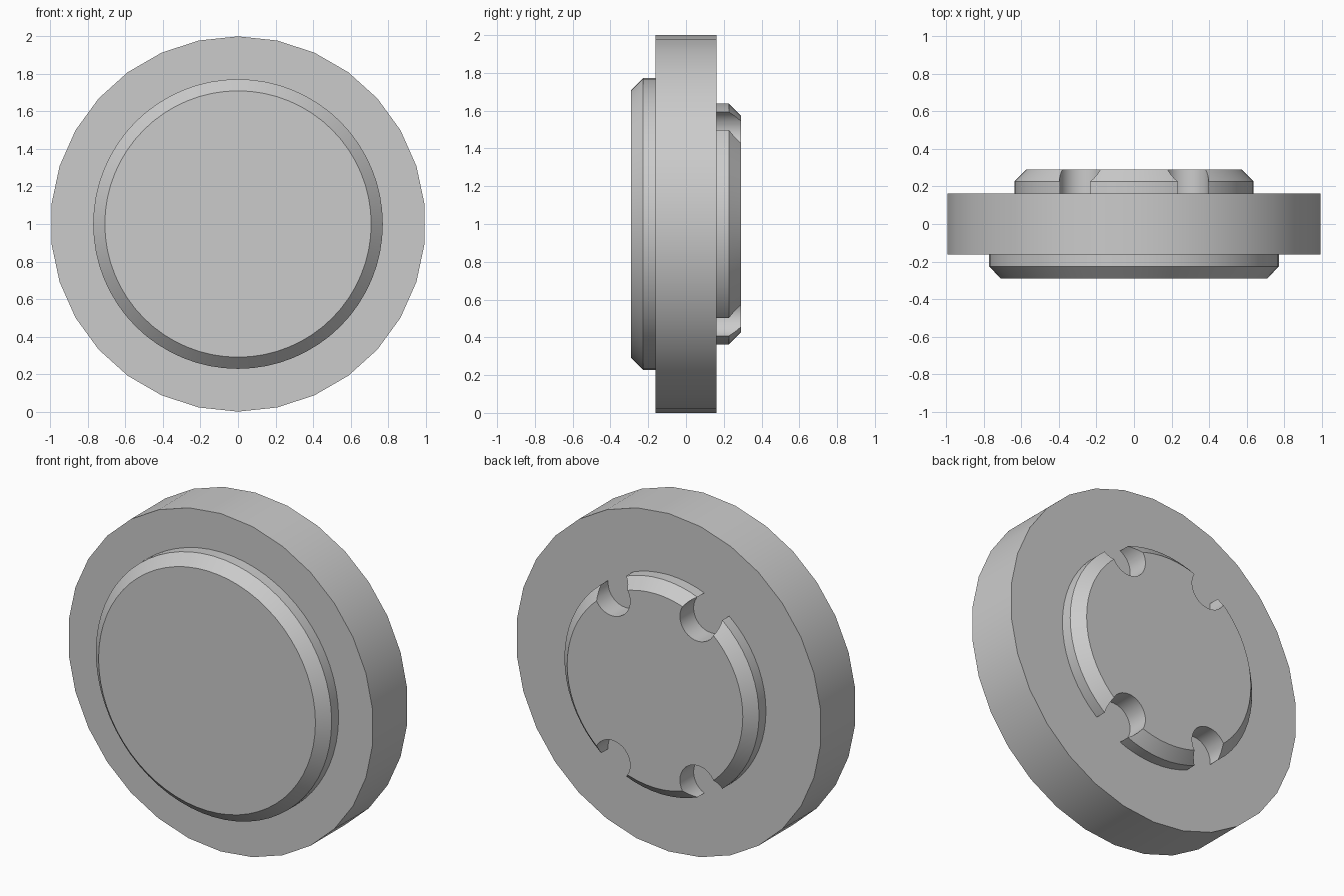
import bpy, bmesh
from math import sin, cos, pi, radians

if "Cube" in bpy.data.objects:
    bpy.data.objects.remove(bpy.data.objects["Cube"])


def lathe(name, profile, sides, centre=(0, 1)):
    """Solid of revolution about a y-parallel axis; profile = (radius, y) pairs."""
    bm = bmesh.new()
    rings = []
    for r, y in profile:
        rings.append([bm.verts.new((centre[0] + r * sin(2 * pi * i / sides), y,
                                    centre[1] + r * cos(2 * pi * i / sides)))
                      for i in range(sides)])
    for a, b in zip(rings, rings[1:]):
        for i in range(sides):
            j = (i + 1) % sides
            bm.faces.new((a[i], a[j], b[j], b[i]))
    bm.faces.new(rings[0])
    bm.faces.new(rings[-1])
    bmesh.ops.recalc_face_normals(bm, faces=bm.faces)
    mesh = bpy.data.meshes.new(name)
    bm.to_mesh(mesh)
    bm.free()
    obj = bpy.data.objects.new(name, mesh)
    bpy.context.collection.objects.link(obj)
    return obj


def activate(obj):
    bpy.ops.object.select_all(action='DESELECT')
    obj.select_set(True)
    bpy.context.view_layer.objects.active = obj


# Main disc
disc = lathe("main_disc", [(1, -0.162), (1, 0.162)], 30)

# Chamfered front plate and back boss, both rooted inside the disc
plate = lathe("front_plate", [(0.71, -0.29), (0.772, -0.227), (0.772, -0.05)], 64)
boss = lathe("back_boss", [(0.637, 0.05), (0.637, 0.227), (0.575, 0.29)], 64)

# Four round notches in the rim of the boss
for k, angle in enumerate((60, 120, 240, 300)):
    a = radians(angle)
    cutter = lathe(f"notch_cutter_{k + 1}", [(0.117, -0.1), (0.117, 0.5)], 32,
                   (0.56 * cos(a), 1 + 0.56 * sin(a)))
    cutter.hide_render = True
    mod = boss.modifiers.new("notch", 'BOOLEAN')
    mod.operation = 'DIFFERENCE'
    mod.solver = 'EXACT'
    mod.object = cutter
    activate(boss)
    bpy.ops.object.modifier_apply(modifier=mod.name)
    bpy.data.objects.remove(cutter)

# Smooth walls, sharp rims
for obj in (disc, plate, boss):
    activate(obj)
    bpy.ops.object.shade_smooth_by_angle(angle=radians(30))
